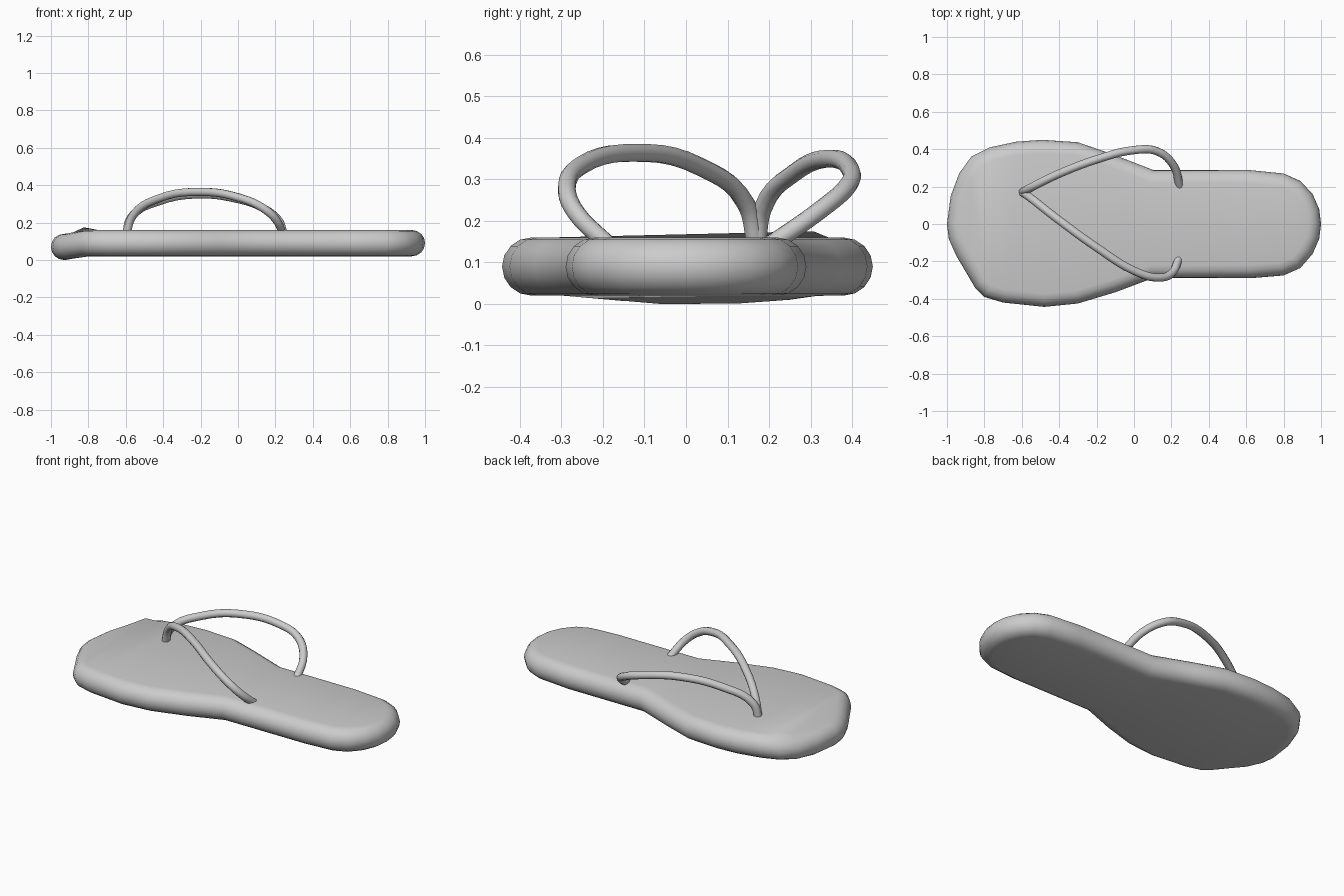
import bpy, bmesh, math
from mathutils import Vector

if "Cube" in bpy.data.objects:
    bpy.data.objects.remove(bpy.data.objects["Cube"])


def smooth(ob, angle):
    bpy.ops.object.select_all(action='DESELECT')
    ob.select_set(True)
    bpy.context.view_layer.objects.active = ob
    bpy.ops.object.shade_smooth_by_angle(angle=math.radians(angle))


# Sole outline: toe to heel along +y, then heel back to toe along -y
left = [(-1, 0), (-.98, .15), (-.935, .27), (-.87, .36), (-.77, .41), (-.63, .44),
        (-.49, .45), (-.3, .437), (-.12, .375), (.1, .29), (.6, .29), (.8, .27),
        (.89, .23), (.955, .16), (.99, .08), (1, 0)]
right = [(.99, -.08), (.955, -.16), (.89, -.235), (.8, -.275), (.62, -.29), (.1, -.29),
         (-.1, -.365), (-.3, -.425), (-.48, -.443), (-.7, -.42), (-.8, -.39),
         (-.85, -.34), (-.95, -.17), (-.99, -.08)]
outline = [Vector(p) for p in left + right]
n = len(outline)


def inward(i):
    a = (outline[i] - outline[i - 1]).normalized()
    b = (outline[(i + 1) % n] - outline[i]).normalized()
    t = (a + b).normalized()
    return Vector((t.y, -t.x))


# Sole: rings following a half-round edge, with a drooping toe
bm = bmesh.new()
rings = []
steps = 8
for k in range(steps + 1):
    a = math.pi * (k / steps - .5)
    ring = []
    for i, p in enumerate(outline):
        q = p + inward(i) * .07 * (1 - math.cos(a))
        dip = .02 * min(max((-.82 - q.x) / .1, 0), 1)
        z = .09 + .07 * math.sin(a) - dip
        if i == 3 and k == steps:
            z = .175
        ring.append(bm.verts.new((q.x, q.y, z)))
    rings.append(ring)
for lo, hi in zip(rings, rings[1:]):
    for i in range(n):
        j = (i + 1) % n
        bm.faces.new((lo[i], lo[j], hi[j], hi[i]))
for ring in (rings[0], rings[-1]):
    for i in range(n // 2):
        ids = list(dict.fromkeys([i, i + 1, n - i - 1, (n - i) % n]))
        bm.faces.new([ring[j] for j in ids])
bmesh.ops.recalc_face_normals(bm, faces=bm.faces)
mesh = bpy.data.meshes.new("sole")
bm.to_mesh(mesh)
bm.free()
sole = bpy.data.objects.new("sole", mesh)
bpy.context.collection.objects.link(sole)
smooth(sole, 30)


# Straps: round tubes along smooth paths
def strap(name, pts):
    cu = bpy.data.curves.new(name, 'CURVE')
    cu.dimensions = '3D'
    cu.bevel_depth = .022
    cu.bevel_resolution = 3
    cu.resolution_u = 5
    cu.use_fill_caps = True
    sp = cu.splines.new('BEZIER')
    sp.bezier_points.add(len(pts) - 1)
    for b, p in zip(sp.bezier_points, pts):
        b.co = p
        b.handle_left_type = b.handle_right_type = 'AUTO'
    ob = bpy.data.objects.new(name, cu)
    bpy.context.collection.objects.link(ob)
    bpy.ops.object.select_all(action='DESELECT')
    ob.select_set(True)
    bpy.context.view_layer.objects.active = ob
    bpy.ops.object.convert(target='MESH')
    smooth(bpy.context.view_layer.objects.active, 40)


strap("left_strap", [(-.6, .17, .13), (-.57, .185, .23), (-.42, .26, .315), (-.2, .345, .35),
                     (0, .395, .325), (.12, .39, .285), (.21, .315, .22), (.245, .2, .14)])
strap("right_strap", [(-.6, .17, .13), (-.56, .145, .24), (-.42, .035, .33), (-.2, -.125, .364),
                      (0, -.25, .335), (.13, -.287, .28), (.2, -.265, .22), (.24, -.185, .14)])
